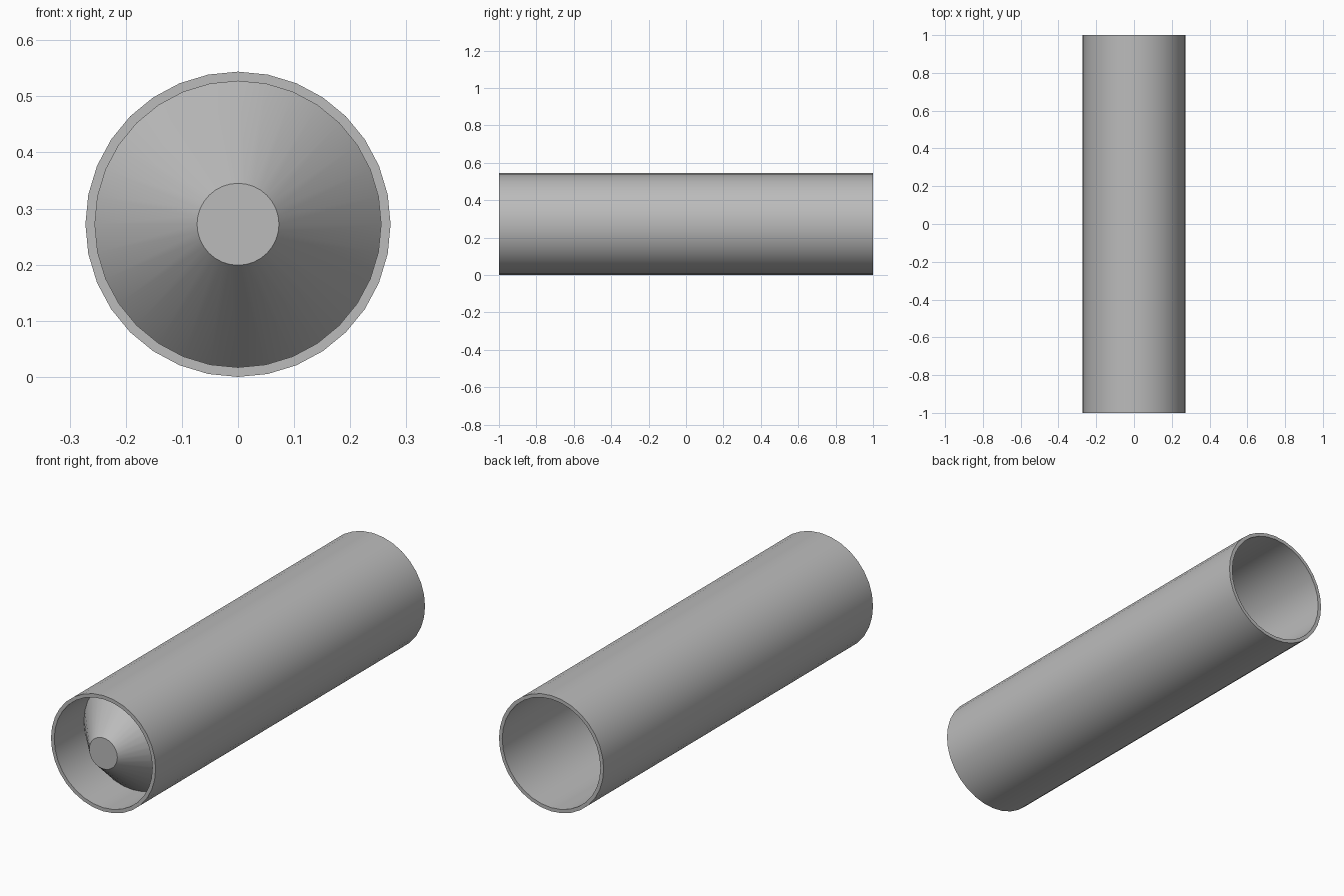
import bpy, bmesh, math
from mathutils import Matrix

old = bpy.data.objects.get("Cube")
if old:
    bpy.data.objects.remove(old, do_unlink=True)

SIDES = 32
OUTER, INNER, TIP = 0.272, 0.255, 0.073
HALF, CONE_DEPTH = 1.0, 0.22

grey = bpy.data.materials.new("plain grey")
grey.use_nodes = True
colour = (0.5, 0.5, 0.5, 1)
grey.diffuse_color = colour
grey.node_tree.nodes["Principled BSDF"].inputs["Base Color"].default_value = colour


def add_object(name, bm):
    """Turn the mesh into a smooth-shaded grey object with crisp rims."""
    bmesh.ops.recalc_face_normals(bm, faces=bm.faces[:])
    mesh = bpy.data.meshes.new(name)
    bm.to_mesh(mesh)
    bm.free()
    mesh.materials.append(grey)
    obj = bpy.data.objects.new(name, mesh)
    bpy.context.collection.objects.link(obj)
    bpy.ops.object.select_all(action='DESELECT')
    obj.select_set(True)
    bpy.context.view_layer.objects.active = obj
    bpy.ops.object.shade_smooth_by_angle(angle=math.radians(30))
    return obj


# Hollow tube: a rectangular wall section spun about the long axis
bm = bmesh.new()
section = [(OUTER, -HALF), (OUTER, HALF), (INNER, HALF), (INNER, -HALF)]
verts = [bm.verts.new((0, y, r)) for r, y in section]
edges = [bm.edges.new((verts[i], verts[(i + 1) % 4])) for i in range(4)]
bmesh.ops.spin(bm, geom=verts + edges, cent=(0, 0, 0), axis=(0, 1, 0),
               angle=math.tau, steps=SIDES, use_merge=True)
bmesh.ops.remove_doubles(bm, verts=bm.verts[:], dist=0.0001)
add_object("outer_tube", bm).location.z = OUTER

# Blunt cone inside the front end, its flat tip flush with the rim
bm = bmesh.new()
bmesh.ops.create_cone(bm, cap_ends=True, segments=SIDES, radius1=INNER,
                      radius2=TIP, depth=CONE_DEPTH,
                      matrix=Matrix.Rotation(math.pi / 2, 4, 'X'))
add_object("inner_cone", bm).location = (0, -HALF + CONE_DEPTH / 2, OUTER)
